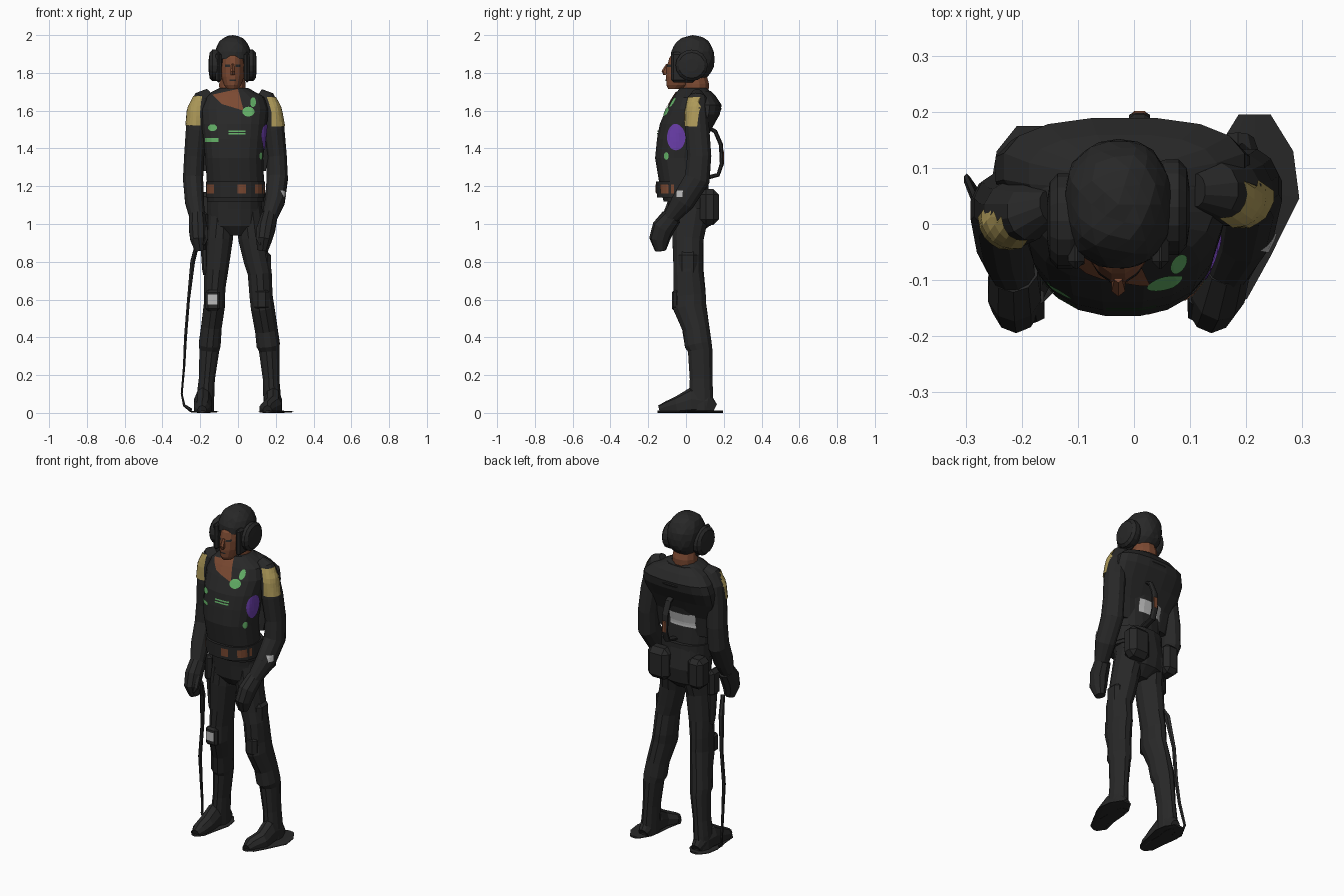
import bpy, bmesh, math, random
from mathutils import Vector
from mathutils.bvhtree import BVHTree

random.seed(4)


def mat(name, r, g, b):
    m = bpy.data.materials.new(name)
    m.diffuse_color = (r, g, b, 1)
    return m


DARK = mat("charcoal", .021, .021, .021)
SKIN = mat("brown skin", .20, .068, .032)
YELLOW = mat("mustard", .42, .32, .10)
GREEN = mat("green", .13, .45, .14)
PURPLE = mat("purple", .15, .05, .42)
GREY = mat("light grey", .5, .5, .5)


def finish(name, bm, material):
    bmesh.ops.recalc_face_normals(bm, faces=bm.faces)
    me = bpy.data.meshes.new(name)
    bm.to_mesh(me)
    bm.free()
    me.materials.append(material)
    ob = bpy.data.objects.new(name, me)
    bpy.context.collection.objects.link(ob)
    return ob


def tube(name, rows, material=DARK, n=12, level=False, power=1.0):
    """Loft of elliptical rings (x, y, z, ra, rb) along a path, clamped to the ground."""
    bm = bmesh.new()
    rings = []
    pts = [Vector(r[:3]) for r in rows]
    for i, r in enumerate(rows):
        t = (pts[min(i + 1, len(pts) - 1)] - pts[max(i - 1, 0)]).normalized()
        if level:
            t = Vector((0, 0, 1))
        u = Vector((1, 0, 0))
        u = (u - t * u.dot(t)).normalized()
        v = t.cross(u)
        ra, rb = r[3], r[-1]
        ring = []
        for k in range(n):
            a = 2 * math.pi * (k + .5) / n
            c, s = math.cos(a), math.sin(a)
            c = math.copysign(abs(c) ** power, c)
            s = math.copysign(abs(s) ** power, s)
            p = pts[i] + u * c * ra + v * s * rb
            p.z = max(p.z, 0)
            ring.append(bm.verts.new(p))
        rings.append(ring)
    for a, b in zip(rings, rings[1:]):
        for k in range(n):
            bm.faces.new((a[k], a[(k + 1) % n], b[(k + 1) % n], b[k]))
    bm.faces.new(rings[0])
    bm.faces.new(rings[-1])
    return finish(name, bm, material)


def span(z, x0, x1, y0, y1):
    """Level ring from its x and y extents."""
    return ((x0 + x1) / 2, (y0 + y1) / 2, z, (x1 - x0) / 2, (y1 - y0) / 2)


def box(name, c, size, material=DARK, bevel=.02):
    bm = bmesh.new()
    bmesh.ops.create_cube(bm, size=1)
    for v in bm.verts:
        v.co = Vector([c[i] + v.co[i] * size[i] for i in range(3)])
    bmesh.ops.bevel(bm, geom=bm.edges[:], offset=bevel, segments=1, affect='EDGES')
    return finish(name, bm, material)


def patch(name, target, c, d, hw, hh, material, round_=False, quad=None, n=6, lift=.005):
    """Thin plate projected along d onto the target's surface."""
    me = target.data
    tree = BVHTree.FromPolygons([v.co for v in me.vertices], [p.vertices for p in me.polygons])
    c, d = Vector(c), Vector(d).normalized()
    side, up = d.cross(Vector((0, 0, 1))), Vector((0, 0, 1))
    q = [Vector(p) for p in (quad or [(-hw, -hh), (hw, -hh), (hw, hh), (-hw, hh)])]
    bm = bmesh.new()
    grid = []
    for j in range(n + 1):
        row = []
        for i in range(n + 1):
            s, t = 2 * i / n - 1, 2 * j / n - 1
            if round_:
                s, t = s * math.sqrt(1 - t * t / 2), t * math.sqrt(1 - s * s / 2)
            s, t = (s + 1) / 2, (t + 1) / 2
            p = q[0].lerp(q[1], s).lerp(q[3].lerp(q[2], s), t)
            o = c + side * p.x + up * p.y - d * .4
            hit = tree.ray_cast(o, d)[0]
            if hit is None:
                hit = tree.find_nearest(o + d * .4)[0]
            row.append(bm.verts.new(hit - d * lift))
        grid.append(row)
    for j in range(n):
        for i in range(n):
            bm.faces.new((grid[j][i], grid[j][i + 1], grid[j + 1][i + 1], grid[j + 1][i]))
    return finish(name, bm, material)


FRONT = (0, 1, 0)

# torso, upper back, hips and belt
torso = tube("vest", [
    span(1.12, -.165, .14, -.12, .11), span(1.2, -.165, .14, -.14, .10),
    span(1.35, -.175, .135, -.165, .09), span(1.45, -.185, .145, -.155, .11),
    span(1.53, -.195, .155, -.14, .15), span(1.61, -.205, .165, -.105, .19),
    span(1.67, -.185, .145, -.07, .16), span(1.70, -.14, .09, -.05, .13),
    span(1.72, -.10, .055, -.03, .11)], n=20, level=True, power=.85)
tube("upper_back", [span(1.28, -.19, .15, .01, .07), span(1.4, -.21, .17, .02, .088),
                    span(1.5, -.245, .205, .01, .135),
                    span(1.58, -.25, .21, .015, .18), span(1.63, -.235, .20, .015, .19),
                    span(1.675, -.19, .15, .02, .16), span(1.705, -.12, .07, .03, .13)],
     n=16, level=True, power=.8)
tube("hips", [span(1.2, -.16, .13, -.11, .12), span(1.08, -.165, .125, -.095, .14),
              span(.99, -.16, .125, -.085, .125), span(.94, -.08, .06, -.05, .07)],
     n=16, level=True, power=.9)
belt = tube("belt", [span(1.14, -.17, .145, -.155, .12), span(1.225, -.17, .145, -.16, .12)],
            n=20, level=True, power=.85)
for x, w in ((-.145, .018), (.02, .022), (.115, .025)):
    patch("belt_plate", belt, (x, 0, 1.185), FRONT, w, .024, SKIN, n=3)

# legs, boots and soles
left_pad = box("left_knee_pad", (-.134, -.045, .595), (.078, .06, .11), bevel=.013)
patch("knee_patch", left_pad, (-.135, 0, .6), FRONT, .026, .026, GREY, n=2)
for side, leg in (("left", [
        (-.085, .03, 1.08, .075, .10), (-.1, .01, .92, .075, .085), (-.115, .015, .76, .066, .08),
        (-.123, .02, .66, .058, .085), (-.125, .02, .57, .058, .09), (-.14, .05, .46, .056, .075),
        (-.15, .065, .36, .06, .074), (-.152, .075, .33, .054, .067), (-.165, .08, .18, .044, .062),
        (-.172, .08, .09, .048, .066), (-.175, .08, .01, .05, .07)]), ("right", [
        (.055, .03, 1.08, .075, .10), (.075, .01, .92, .075, .085), (.1, .01, .80, .07, .08),
        (.115, .01, .74, .066, .08), (.122, .02, .62, .063, .088), (.13, .02, .56, .064, .09),
        (.15, .055, .44, .062, .072), (.16, .065, .36, .064, .074), (.165, .075, .33, .056, .067),
        (.175, .08, .18, .045, .062), (.18, .08, .09, .048, .066), (.185, .08, .01, .05, .07)])):
    tube(side + "_leg", leg, n=12)
for side, ax, hx, tx, hw, heel in (("left", -.172, -.18, -.19, .08, .175), ("right", .185, .215, .155, .085, .195)):
    mx = (hx + tx) / 2
    tube(side + "_boot", [(ax, .15, .02, .03, .03), (ax, .11, .04, .045, .07), (mx, .03, .045, .05, .09),
                          (mx, -.04, .03, .05, .06), (tx, -.10, .02, .045, .042), (tx, -.14, .01, .025, .03)], n=10)
    tube(side + "_sole", [(hx, heel, .006, .03, .006), (hx, .13, .006, hw * .85, .006), (hx, .06, .006, hw, .006),
                          (mx, -.04, .006, hw * .75, .006), (tx, -.12, .006, hw * .6, .006),
                          (tx, -.15, .006, .02, .006)], n=10)
box("right_thigh_pocket", (.15, .01, .78), (.05, .10, .15))
box("right_knee_pad", (.125, -.04, .6), (.08, .06, .12))

# arms with shoulder patches, gloves
arms = {
    "left": [(-.15, .03, 1.69, .03), (-.185, .02, 1.665, .05), (-.21, .02, 1.6, .06), (-.22, .02, 1.5, .058, .064),
             (-.232, .03, 1.36, .055, .065), (-.238, .025, 1.24, .055, .068), (-.23, -.035, 1.12, .052, .06),
             (-.215, -.09, 1.03, .04)],
    "right": [(.11, .06, 1.69, .03), (.145, .06, 1.665, .05), (.17, .055, 1.6, .06), (.19, .06, 1.5, .058, .066),
              (.205, .07, 1.36, .055, .066), (.208, .06, 1.24, .058, .07), (.195, -.015, 1.12, .054, .064),
              (.165, -.085, 1.03, .04)]}
hands = {
    "left": [(-.215, -.08, 1.04, .045, .05), (-.213, -.12, .98, .05, .06), (-.21, -.14, .92, .045, .055),
             (-.2, -.135, .86, .03, .03)],
    "right": [(.165, -.07, 1.04, .045, .05), (.15, -.12, .98, .05, .06), (.138, -.14, .92, .045, .055),
              (.13, -.135, .86, .03, .03)]}
for side, s, c, ray in (("left", -1, (-.235, -.01, 1.6), (.6, .8, 0)),
                        ("right", 1, (.2, .035, 1.595), (-.82, .57, 0))):
    ob = tube(side + "_arm", arms[side], n=12)
    tube(side + "_glove", hands[side], n=10)
    patch(side + "_shoulder_patch", ob, c, ray, .048, .078, YELLOW, lift=.007)
    tube(side + "_thumb", [(hands[side][1][0] - s * .035, -.13, .98, .02),
                           (hands[side][1][0] - s * .04, -.16, .92, .016),
                           (hands[side][1][0] - s * .03, -.17, .89, .008)], n=6)
    if side == "right":
        patch("wrist_patch", ob, (.25, -.035, 1.16), (-1, .2, 0), .018, .018, GREY, n=3)

# painted chest details
patch("open_collar_skin", torso, (0, 0, 0), FRONT, 0, 0, SKIN,
      quad=[(-.085, 1.635), (.03, 1.60), (.0, 1.715), (-.135, 1.685)], n=8)
for x, z, w, h, r in ((.055, 1.595, .032, .026, True), (.08, 1.645, .015, .026, True),
                      (-.135, 1.51, .024, .018, True), (-.14, 1.445, .036, .011, False),
                      (-.005, 1.492, .045, .004, False), (-.005, 1.477, .045, .004, False)):
    patch("green_mark", torso, (x, 0, z), FRONT, w, h, GREEN, r)
patch("purple_mark", torso, (.15, -.055, 1.46), (-1, .25, 0), .05, .07, PURPLE, True)
patch("side_green_mark", torso, (.14, -.11, 1.36), (-1, .3, 0), .015, .02, GREEN, True)
patch("back_panel", torso, (-.055, 0, 1.37), (0, -1, 0), .1, .042, GREY, lift=.009)

# neck and head
tube("neck", [(-.03, .05, 1.64, .07), (-.03, .052, 1.74, .072), (-.03, .04, 1.8, .065)], SKIN, 12)
head = tube("head", [span(1.715, -.058, .0, -.095, -.02), span(1.735, -.075, .017, -.105, .04),
                     span(1.78, -.09, .034, -.107, .09), span(1.83, -.093, .037, -.104, .11),
                     span(1.88, -.09, .034, -.09, .11), span(1.93, -.07, .014, -.05, .08)],
            SKIN, 16, level=True)
tube("nose", [(-.028, -.095, 1.845, .008, .01), (-.028, -.11, 1.805, .014, .02),
              (-.028, -.108, 1.79, .012, .012)], SKIN, 6)
for x in (-.056, 0):
    patch("eye_shadow", head, (x, 0, 1.838), FRONT, .013, .006, DARK, n=3, lift=.003)
patch("mouth", head, (-.028, 0, 1.762), FRONT, .017, .004, DARK, n=3, lift=.003)

# padded flight helmet with face opening
bm = bmesh.new()
bmesh.ops.create_icosphere(bm, subdivisions=3, radius=1)
for v in bm.verts:
    k = 1 - .045 * random.random() * (v.co.z < .98)
    x, y, z = [math.copysign(abs(c) ** .88, c) for c in v.co]
    v.co = Vector((-.028 + x * .1 * k, .035 + y * .118 * k, 1.873 + z * .127 * k))
hole = [f for f in bm.faces if (lambda p: p.z < 1.765 or
        (p.y < -.015 and p.z < 1.862 and abs(p.x + .028) < .065))(f.calc_center_median())]
bmesh.ops.delete(bm, geom=hole, context='FACES')
helmet = finish("helmet", bm, DARK)
solid = helmet.modifiers.new("thickness", 'SOLIDIFY')
solid.thickness = .012

# cheek flaps and ear cups
for side, s, cy in (("left", -1, .005), ("right", 1, .03)):
    box(side + "_cheek_flap", (-.028 + s * .075, -.015, 1.83), (.03, .13, .16), bevel=.013)
    bm = bmesh.new()
    prev = None
    for dx, k in ((.06, .9), (.085, 1), (.108, 1), (.122, .82), (.127, .4)):
        ring = [bm.verts.new((-.028 + s * dx, cy + .085 * k * math.cos(a * math.pi / 8),
                              1.84 + .083 * k * math.sin(a * math.pi / 8))) for a in range(16)]
        if prev:
            for i in range(16):
                bm.faces.new((prev[i], prev[(i + 1) % 16], ring[(i + 1) % 16], ring[i]))
        prev = ring
    bm.faces.new(prev)
    finish(side + "_ear_cup", bm, DARK)

# pouches, holster, back strap and hanging hose
box("right_hip_pouch", (.085, .125, 1.09), (.14, .10, .19), bevel=.03)
box("left_hip_pouch", (-.155, .10, 1.08), (.10, .11, .18), bevel=.025)
box("holster", (-.185, .0, .99), (.05, .09, .16))
tube("holster_barrel", [(-.18, .0, .95, .025, .04), (-.175, .0, .76, .016, .03), (-.175, .0, .73, .01, .02)], n=8)
tube("back_strap", [(.01, .10, 1.52, .02, .01), (.01, .155, 1.49, .02, .012), (.01, .185, 1.42, .02, .012),
                    (.01, .19, 1.32, .02, .012), (.01, .17, 1.26, .02, .012), (.01, .09, 1.24, .02, .012)], n=8)
box("strap_grip", (.01, .195, 1.35), (.025, .012, .07), SKIN, .003)
tube("hanging_hose", [(-.215, -.05, .9, .012), (-.24, .0, .8, .014, .02), (-.262, .03, .6, .009, .014),
                      (-.278, .03, .4, .009, .014), (-.285, .05, .25, .007, .012), (-.298, .08, .1, .006, .01),
                      (-.285, .06, .04, .007, .01), (-.25, .03, .015, .01)], n=6)
